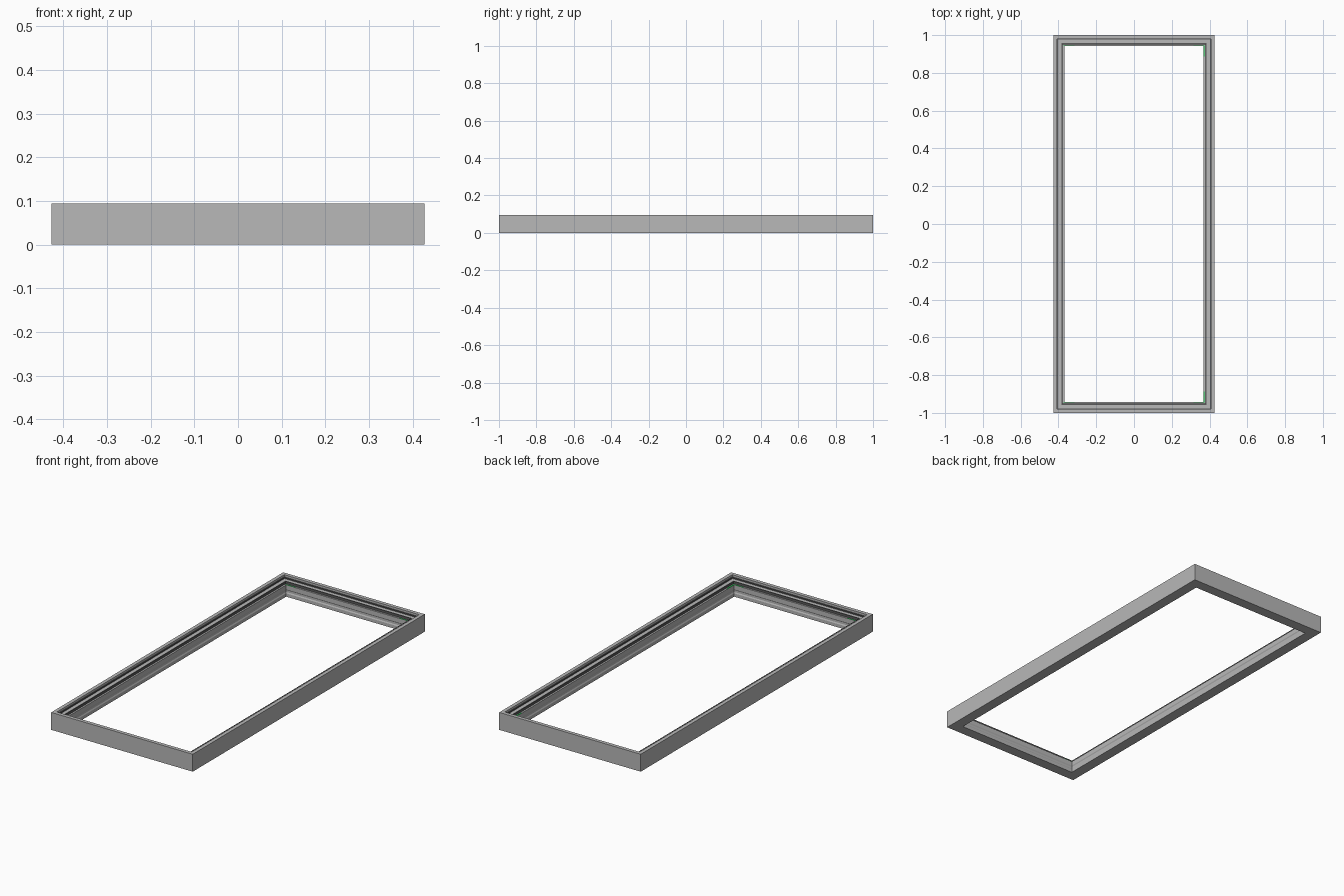
import bpy, bmesh

if "Cube" in bpy.data.objects:
    bpy.data.objects.remove(bpy.data.objects["Cube"])

HX, HY = 0.427, 1.0

# Stepped moulding cross-section: (inset from the outer edge, height)
PROFILE = [
    (0.000, 0.000), (0.000, 0.095), (0.020, 0.095), (0.020, 0.083),
    (0.024, 0.083), (0.024, 0.077), (0.045, 0.077), (0.045, 0.064),
    (0.058, 0.064), (0.058, 0.040), (0.055, 0.034), (0.055, 0.024),
    (0.058, 0.018), (0.058, 0.000),
]


def material(name, r, g, b):
    mat = bpy.data.materials.new(name)
    mat.diffuse_color = (r, g, b, 1)
    mat.use_nodes = True
    mat.node_tree.nodes["Principled BSDF"].inputs["Base Color"].default_value = mat.diffuse_color
    return mat


def mitred_ring(name, profile, mat):
    """Sweep a closed profile round the rectangle with mitred corners."""
    bm = bmesh.new()
    corners = [(-1, -1), (1, -1), (1, 1), (-1, 1)]
    rings = [[bm.verts.new((sx * (HX - d), sy * (HY - d), z)) for d, z in profile]
             for sx, sy in corners]
    n = len(profile)
    for i in range(4):
        a, b = rings[i], rings[(i + 1) % 4]
        for j in range(n):
            k = (j + 1) % n
            bm.faces.new((a[j], b[j], b[k], a[k]))
    bmesh.ops.recalc_face_normals(bm, faces=bm.faces)
    mesh = bpy.data.meshes.new(name)
    bm.to_mesh(mesh)
    bm.free()
    mesh.materials.append(mat)
    obj = bpy.data.objects.new(name, mesh)
    bpy.context.collection.objects.link(obj)
    return obj


def gasket(name, d0, d1, z0, z1):
    return mitred_ring(name, [(d0, z0), (d0, z1), (d1, z1), (d1, z0)], dark)


def box(name, lo, hi, mat):
    bpy.ops.mesh.primitive_cube_add(size=1, location=[(a + b) / 2 for a, b in zip(lo, hi)])
    obj = bpy.context.object
    obj.name = name
    obj.scale = [b - a for a, b in zip(lo, hi)]
    obj.data.materials.append(mat)
    return obj


grey = material("frame_grey", 0.48, 0.48, 0.48)
dark = material("gasket_dark", 0.1, 0.1, 0.1)
green = material("green_seal", 0.0, 0.7, 0.05)

# Main frame and its dark rubber gaskets
mitred_ring("window_frame", PROFILE, grey)
gasket("outer_gasket", 0.0195, 0.0245, 0.076, 0.0835)
gasket("inner_gasket", 0.0430, 0.0485, 0.063, 0.0775)

# Thin green seal strips on the lip at the corners
ix, iy = HX - 0.058, HY - 0.058
for sx, side in ((-1, "left"), (1, "right")):
    for sy, end in ((-1, "front"), (1, "back")):
        xs = sorted((sx * (ix - 0.055), sx * (ix + 0.004)))
        ys = sorted((sy * iy, sy * (iy + 0.004)))
        box(f"corner_seal_{end}_{side}", (xs[0], ys[0], 0.062), (xs[1], ys[1], 0.065), green)
        if sx > 0:
            xs = (ix, ix + 0.005)
            ys = sorted((sy * (iy - 0.055), sy * iy))
            box(f"side_seal_{end}_{side}", (xs[0], ys[0], 0.062), (xs[1], ys[1], 0.065), green)
